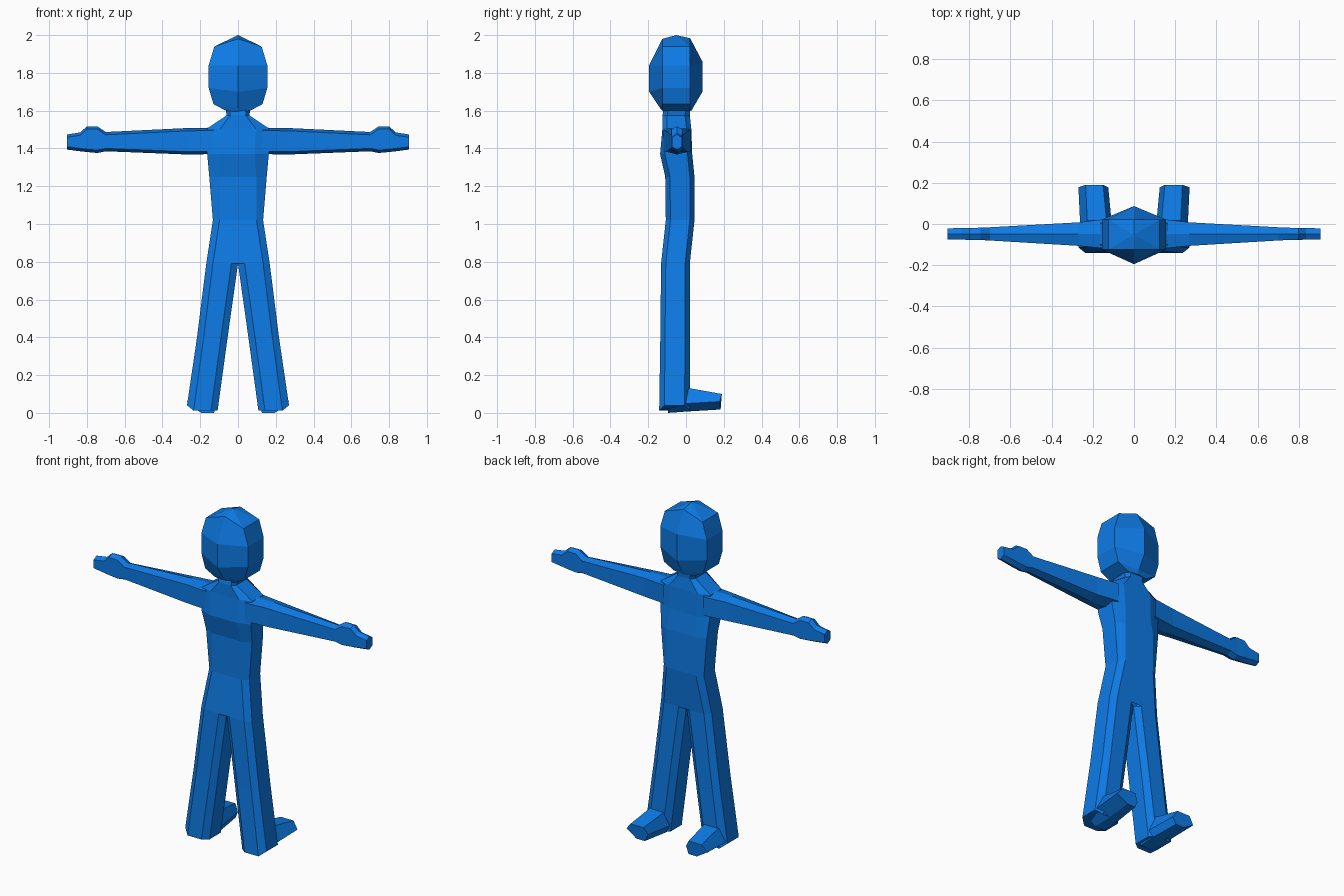
import bpy
import bmesh

cube = bpy.data.objects.get("Cube")
if cube:
    bpy.data.objects.remove(cube, do_unlink=True)

blue = bpy.data.materials.new("blue")
blue.use_nodes = True
blue.diffuse_color = (0.004, 0.2, 0.8, 1)
blue.node_tree.nodes["Principled BSDF"].inputs["Base Color"].default_value = (0.004, 0.2, 0.8, 1)


def loft(name, rings, cap_start=True, cap_end=True, mirror=False):
    """Skin matching rings of points into a flat shaded part."""
    bm = bmesh.new()
    rows = [[bm.verts.new(p) for p in ring] for ring in rings]
    n = len(rows[0])
    for a, b in zip(rows, rows[1:]):
        for i in range(n):
            j = (i + 1) % n
            bm.faces.new((a[i], a[j], b[j], b[i]))
    if cap_start:
        bm.faces.new(rows[0])
    if cap_end:
        bm.faces.new(rows[-1])
    bmesh.ops.recalc_face_normals(bm, faces=bm.faces)
    mesh = bpy.data.meshes.new(name)
    bm.to_mesh(mesh)
    bm.free()
    mesh.materials.append(blue)
    obj = bpy.data.objects.new(name, mesh)
    bpy.context.collection.objects.link(obj)
    if mirror:
        obj.modifiers.new("Mirror", 'MIRROR')
    return obj


def bevelled(x0, x1, y0, y1, bx, by, z):
    """Horizontal rectangle with cut corners."""
    return [(x1, y0 + by, z), (x1, y1 - by, z), (x1 - bx, y1, z), (x0 + bx, y1, z),
            (x0, y1 - by, z), (x0, y0 + by, z), (x0 + bx, y0, z), (x1 - bx, y0, z)]


# Head: six-sided rings with pointed front and back, closed by a ridge
def head_ring(hx, zs, y0, z0, y1, z1):
    return [(hx, -0.125, zs), (hx, 0.022, zs), (0, y1, z1),
            (-hx, 0.022, zs), (-hx, -0.125, zs), (0, y0, z0)]


head = loft("head", [
    head_ring(0.065, 1.60, -0.115, 1.59, 0.03, 1.60),
    head_ring(0.13, 1.635, -0.135, 1.61, 0.04, 1.62),
    head_ring(0.155, 1.72, -0.195, 1.70, 0.087, 1.70),
    head_ring(0.155, 1.84, -0.195, 1.84, 0.087, 1.86),
    head_ring(0.125, 1.94, -0.125, 1.98, 0.022, 1.983),
], cap_end=False)
bm = bmesh.new()
bm.from_mesh(head.data)
bm.verts.ensure_lookup_table()
top = list(bm.verts)[-6:]
crown = bm.verts.new((0, -0.052, 2.0))
for i in range(6):
    bm.faces.new((top[i], top[(i + 1) % 6], crown))
bmesh.ops.recalc_face_normals(bm, faces=bm.faces)
bm.to_mesh(head.data)
bm.free()

# Torso: hips, waist, chest, shoulders and neck
#         z     half x  front   back   bevel x
torso = [(0.79, 0.168, -0.132, 0.020, 0.035),
         (1.02, 0.133, -0.107, 0.045, 0.035),
         (1.25, 0.152, -0.110, 0.045, 0.055),
         (1.37, 0.163, -0.137, 0.033, 0.075),
         (1.505, 0.165, -0.125, 0.028, 0.070),
         (1.575, 0.060, -0.125, 0.020, 0.020),
         (1.62, 0.068, -0.115, 0.025, 0.020)]
loft("torso", [bevelled(-h, h, f, b, c, 0.025, z) for z, h, f, b, c in torso],
     cap_start=False, cap_end=False)

# Legs: spreading from the crotch, with a slightly keeled sole
bottom = bevelled(0.108, 0.27, -0.142, 0.02, 0.035, 0.028, 0.012)
bottom = [(x, y, 0.04 if x > 0.26 else z) for x, y, z in bottom]
loft("leg", [
    bevelled(0.0, 0.168, -0.132, 0.02, 0.035, 0.025, 0.79),
    bevelled(0.055, 0.217, -0.136, 0.02, 0.035, 0.025, 0.40),
    bottom,
], cap_start=False, mirror=True)


# Feet: six-sided blocks reaching backwards
def foot_ring(y, x0, x1, ztop, zmid, zlow):
    return [(x1, y, zmid), (x1 - 0.035, y + 0.012, ztop), (x0 + 0.025, y + 0.012, ztop),
            (x0, y, zmid), (x0 + 0.02, y + 0.005, zlow), (x1 - 0.07, y + 0.005, zlow)]


loft("foot", [
    foot_ring(-0.10, 0.108, 0.265, 0.14, 0.05, 0.0),
    foot_ring(0.01, 0.109, 0.262, 0.13, 0.05, 0.008),
    foot_ring(0.178, 0.125, 0.27, 0.10, 0.06, 0.018),
], mirror=True)

# Arms and hands: ridged sections running outwards, with a raised thumb
#       x      low    high   front   back
arm = [(0.13, 1.370, 1.510, -0.120, 0.025),
       (0.27, 1.368, 1.508, -0.106, 0.008),
       (0.70, 1.385, 1.487, -0.080, -0.016),
       (0.745, 1.376, 1.517, -0.078, -0.018),
       (0.80, 1.381, 1.517, -0.077, -0.019),
       (0.835, 1.385, 1.485, -0.076, -0.020),
       (0.905, 1.394, 1.474, -0.075, -0.021)]
rings = []
for x, lo, hi, f, b in arm:
    c = 0.015
    mid = (f + b) / 2
    rings.append([(x, f, lo + c), (x, f, hi - c), (x, mid, hi),
                  (x, b, hi - c), (x, b, lo + c), (x, mid, lo)])
loft("arm", rings, cap_start=False, mirror=True)
